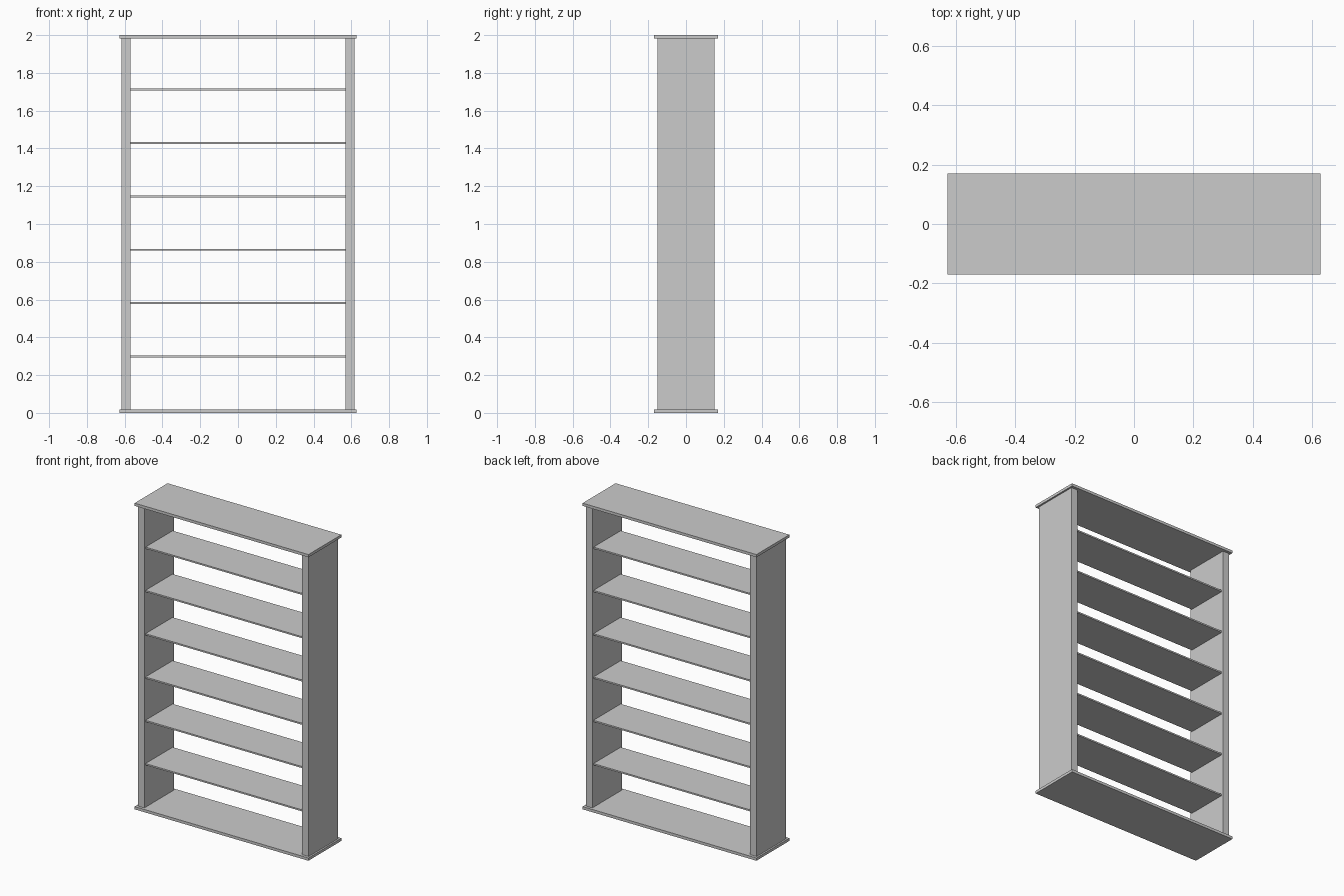
import bpy

if "Cube" in bpy.data.objects:
    bpy.data.objects.remove(bpy.data.objects["Cube"])

def box(name, x, y, z):
    """Box spanning the (min, max) ranges."""
    bpy.ops.mesh.primitive_cube_add(size=1, location=[sum(r) / 2 for r in (x, y, z)])
    o = bpy.context.object
    o.name = name
    o.scale = [r[1] - r[0] for r in (x, y, z)]
    bpy.ops.object.transform_apply(location=False, rotation=False, scale=True)
    return o

HALF_W, HALF_D, PLATE = 0.628, 0.17, 0.018

# Base and top boards overhang the sides
box("base_board", (-HALF_W, HALF_W), (-HALF_D, HALF_D), (0, PLATE))
box("top_board", (-HALF_W, HALF_W), (-HALF_D, HALF_D), (2 - PLATE, 2))

# Thick side panels
box("left_side", (-0.617, -0.57), (-0.152, 0.152), (PLATE, 2 - PLATE))
box("right_side", (0.57, 0.617), (-0.152, 0.152), (PLATE, 2 - PLATE))

# Six thin shelves, slightly set back
for i in range(6):
    z = 0.298 + i * 0.2828
    box(f"shelf_{i + 1}", (-0.57, 0.57), (-0.14, 0.14), (z - 0.005, z + 0.005))
